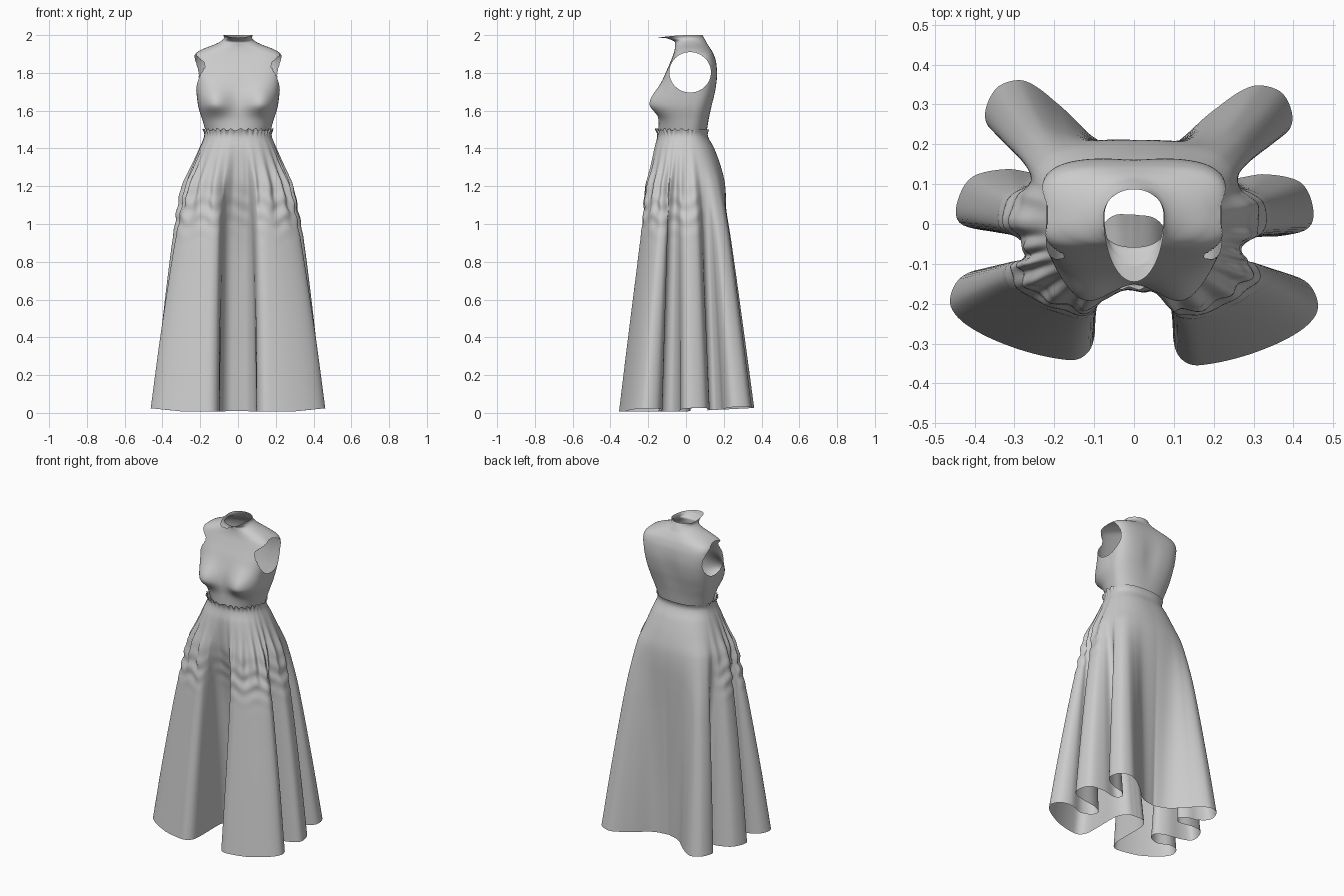
import bpy, bmesh, math

if "Cube" in bpy.data.objects:
    bpy.data.objects.remove(bpy.data.objects["Cube"])

grey = bpy.data.materials.new("grey_cloth")
grey.diffuse_color = (0.6, 0.6, 0.6, 1)
grey.use_nodes = True
grey.node_tree.nodes["Principled BSDF"].inputs["Base Color"].default_value = grey.diffuse_color


def curve(keys, t):
    """Smooth interpolation through rows of (t, value, value...)."""
    n = len(keys)
    i = 0
    while i < n - 2 and keys[i + 1][0] < t:
        i += 1
    a, b = keys[i], keys[i + 1]
    p, q = keys[max(i - 1, 0)], keys[min(i + 2, n - 1)]
    h = b[0] - a[0]
    u = min(max((t - a[0]) / h, 0), 1)
    out = []
    for k in range(1, len(a)):
        m0 = (b[k] - p[k]) / (b[0] - p[0]) * h
        m1 = (q[k] - a[k]) / (q[0] - a[0]) * h
        out.append((2*u**3 - 3*u*u + 1) * a[k] + (u**3 - 2*u*u + u) * m0
                   + (3*u*u - 2*u**3) * b[k] + (u**3 - u*u) * m1)
    return out


def spow(v, e):
    return math.copysign(abs(v) ** e, v)


def unit_ring(ang, p):
    """Superellipse point, angle measured from the front."""
    return spow(math.sin(ang), 2 / p), -spow(math.cos(ang), 2 / p)


def loft(name, rows, cols, point):
    bm = bmesh.new()
    grid = [[bm.verts.new(point(r / rows, 2 * math.pi * c / cols)) for c in range(cols)]
            for r in range(rows + 1)]
    for r in range(rows):
        for c in range(cols):
            d = (c + 1) % cols
            bm.faces.new((grid[r][c], grid[r][d], grid[r + 1][d], grid[r + 1][c]))
    return name, bm


def finish(name, bm):
    mesh = bpy.data.meshes.new(name)
    bm.to_mesh(mesh)
    bm.free()
    mesh.materials.append(grey)
    for f in mesh.polygons:
        f.use_smooth = True
    ob = bpy.data.objects.new(name, mesh)
    bpy.context.collection.objects.link(ob)


# Skirt: folded hem outline (angle from front, x, y), half of it
HEM = [(0, 0, .025), (6, .06, .01), (9, .095, -.05), (13, .097, -.2), (17, .1, -.3),
       (22, .125, -.345), (28, .17, -.355), (42, .30, -.325), (54, .42, -.27),
       (60, .465, -.215), (65, .44, -.15), (69, .37, -.125), (72, .29, -.145),
       (76, .22, -.12), (79, .21, -.07), (82, .28, -.035), (85, .37, -.03),
       (89, .44, -.01), (93, .452, .04), (98, .42, .105), (103, .33, .125),
       (108, .24, .115), (112, .21, .15), (116, .255, .185), (120, .325, .2),
       (125, .388, .232), (130, .4, .28), (135, .37, .335), (140, .3, .348),
       (150, .2, .285), (163, .1, .2), (180, 0, .175)]
# Skirt sizes by height: z, half width, front depth, back depth, fold amount
SKIRT = [(0, .467, .36, .357, 1), (.4, .422, .315, .318, .88), (.8, .37, .268, .278, .7),
         (1.0, .338, .245, .255, .55), (1.2, .292, .222, .222, .3), (1.3, .248, .195, .19, .16),
         (1.4, .205, .172, .15, .05), (1.47, .178, .152, .115, 0), (1.51, .187, .166, .127, 0)]


def skirt_point(v, ang):
    deg = math.degrees(ang)
    side = 1 if deg <= 180 else -1
    off = min(deg, 360 - deg)
    hx, hy = curve(HEM, off)
    if side < 0:
        hy += .013 * min(1, hx / .1)
        hx *= 1 - .22 * max(0, hy)
    frontness = min(1, max(0, (115 - off) / 30))
    z0 = .008 + .05 * max(0, hy) + .1 * max(0, hx - .3)
    z = z0 + (1.5 - z0) * v
    w, f, b, k = curve(SKIRT, z)
    # folds open lower down away from the front centre
    k = max(k, 0) ** (1.7 - .6 * math.exp(-(off / 18) ** 2))
    ux, uy = unit_ring(ang, 2.4)
    x = ux * (1 - k) + side * hx / .467 * k
    y = uy * (1 - k) + hy / (.36 if hy < 0 else .355) * k
    # gathered pleats, crimped rows and waist ruffle on front and sides
    pleat = .036 * math.exp(-((z - 1.2) / .14) ** 2) * math.sin(26 * ang + 1.2 * math.sin(5 * ang))
    crimp = .017 * math.exp(-((z - 1.07) / .1) ** 2) * math.sin(z * 68 + 1.3 * math.sin(13 * ang))
    ruffle = .022 * math.exp(-((z - 1.5) / .02) ** 2) * math.sin(40 * ang)
    s = 1 + frontness * (pleat + crimp + ruffle)
    z += frontness * .006 * math.exp(-((z - 1.5) / .02) ** 2) * math.sin(31 * ang)
    return x * w * s, y * (f if y < 0 else b) * s, z


finish(*loft("skirt", 110, 400, skirt_point))

# Bodice sizes by step: step, z, half width, front y, back y, squareness
BODICE = [(0, 1.48, .168, -.145, .108, 2.2), (1, 1.55, .188, -.145, .12, 2.5),
          (2, 1.62, .208, -.147, .136, 2.9), (3, 1.7, .22, -.138, .155, 3.5),
          (4, 1.78, .23, -.115, .165, 3.9), (5, 1.85, .239, -.086, .161, 4),
          (6, 1.895, .232, -.068, .148, 3.7), (7, 1.925, .188, -.06, .132, 2.7),
          (8, 1.95, .125, -.058, .115, 2.1), (9, 1.968, .09, -.064, .105, 2),
          (10, 1.984, .075, -.105, .096, 2), (11, 2.0, .077, -.145, .087, 2)]


def bodice_point(v, ang):
    z, w, f, b, p = curve(BODICE, v * 11)
    ux, uy = unit_ring(ang, p)
    x = ux * w
    y = .02 + uy * ((.02 - f) if uy < 0 else (b - .02))
    if uy < 0:
        # bust
        low = .055 if z < 1.635 else .085
        bust = math.exp(-((abs(x) - .12) / .075) ** 2 - ((z - 1.635) / low) ** 2)
        y -= .056 * bust * min(1, -uy * 1.6)
        x += math.copysign(.008, x) * bust * abs(ux)
        # front of the collar dips a little
        z -= .014 * max(0, v * 11 - 10) * uy * uy
    else:
        # shallow spine groove
        y -= .007 * math.exp(-(x / .05) ** 2 - ((z - 1.72) / .11) ** 2)
    return x, y, z


name, bm = loft("bodice", 120, 240, bodice_point)


# Armholes: remove an ellipse on each side, then fit the rim to it
def hole(co):
    return math.hypot((co.y - .022) / .11, (co.z - 1.803) / .107)


gone = [f for f in bm.faces if abs(f.calc_center_median().x) > .1
        and hole(f.calc_center_median()) < 1]
bmesh.ops.delete(bm, geom=gone, context='FACES')
for vert in bm.verts:
    if vert.is_boundary and abs(vert.co.x) > .1 and 1.66 < vert.co.z < 1.94:
        r = hole(vert.co)
        vert.co.y = .022 + (vert.co.y - .022) / r
        vert.co.z = 1.803 + (vert.co.z - 1.803) / r
finish(name, bm)
